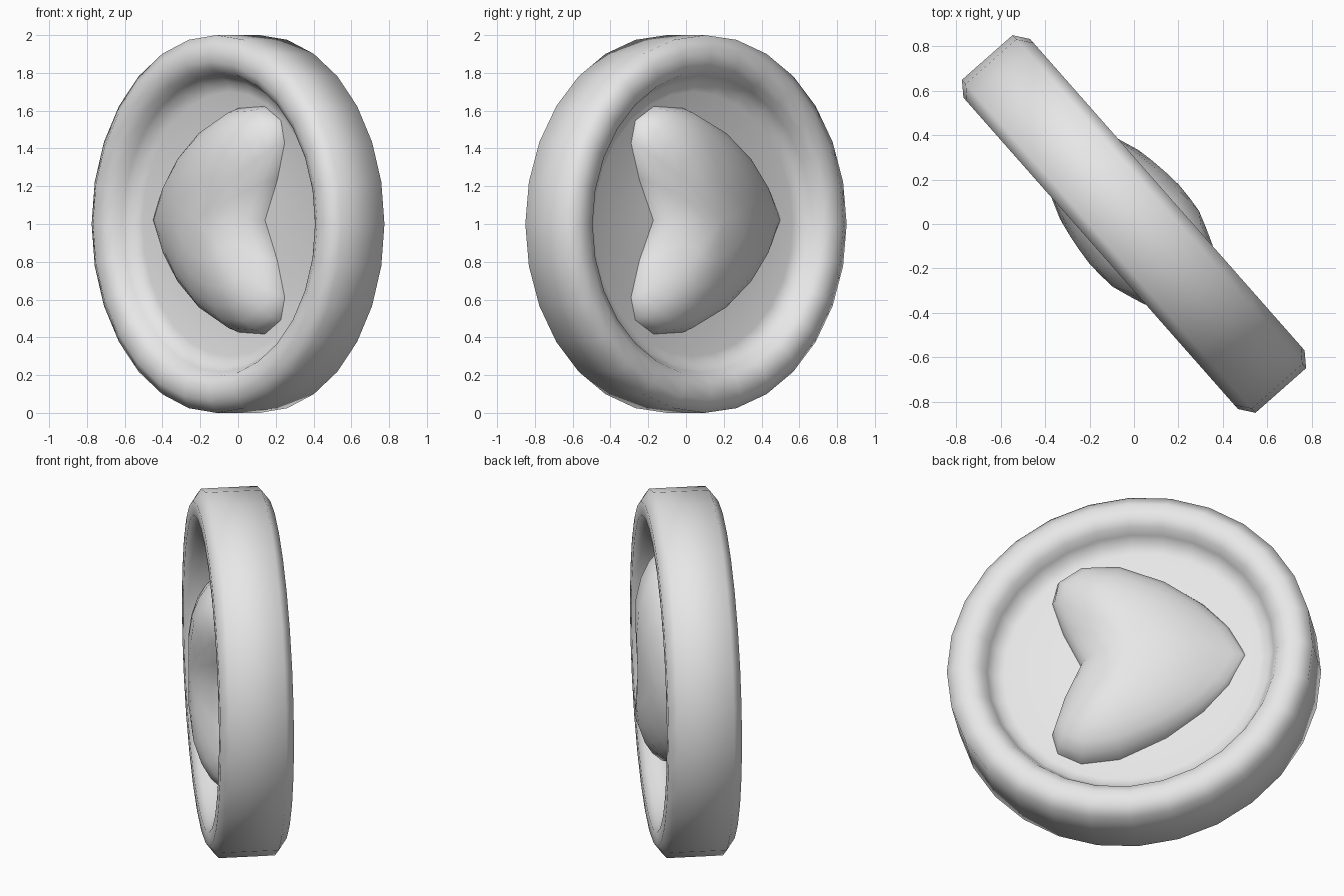
import bpy, bmesh, math
from mathutils import Vector
from mathutils.geometry import intersect_point_line

cube = bpy.data.objects.get("Cube")
if cube:
    bpy.data.objects.remove(cube, do_unlink=True)

TURN = math.radians(-48.6)   # the coin stands turned about the vertical
SEGMENTS = 28

grey = bpy.data.materials.new("plain grey")
grey.use_nodes = True
grey.diffuse_color = (0.8, 0.8, 0.8, 1)
grey.node_tree.nodes["Principled BSDF"].inputs["Base Color"].default_value = (0.8, 0.8, 0.8, 1)


def finish(name, bm, angle):
    """Turn a bmesh into a smooth, placed object."""
    bmesh.ops.recalc_face_normals(bm, faces=bm.faces)
    mesh = bpy.data.meshes.new(name)
    bm.to_mesh(mesh)
    bm.free()
    mesh.materials.append(grey)
    obj = bpy.data.objects.new(name, mesh)
    bpy.context.collection.objects.link(obj)
    obj.location = (0, 0, 1)
    obj.rotation_euler = (0, 0, TURN)
    bpy.ops.object.select_all(action='DESELECT')
    obj.select_set(True)
    bpy.context.view_layer.objects.active = obj
    bpy.ops.object.shade_smooth_by_angle(angle=math.radians(angle))
    return obj


# Coin: half profile (radius, depth) mirrored front to back and lathed
half = [(0, 0.055), (0.35, 0.055), (0.70, 0.057), (0.755, 0.075), (0.785, 0.12),
        (0.81, 0.17), (0.86, 0.2), (0.935, 0.2), (1.0, 0.152)]
profile = half + [(r, -w) for r, w in reversed(half)]
bm = bmesh.new()
verts = [bm.verts.new((r, w, 0)) for r, w in profile]
edges = [bm.edges.new(pair) for pair in zip(verts, verts[1:])]
bmesh.ops.spin(bm, geom=verts + edges, axis=(0, 1, 0), cent=(0, 0, 0),
               angle=math.tau, steps=SEGMENTS, use_merge=True)
bmesh.ops.remove_doubles(bm, verts=bm.verts, dist=1e-4)
finish("coin", bm, 60)

# Heart: upper half of the outline from tip to notch, mirrored below
upper = [(-0.625, 0), (-0.53, 0.18), (-0.39, 0.335), (-0.19, 0.48), (0.07, 0.595),
         (0.28, 0.605), (0.41, 0.53), (0.44, 0.41), (0.38, 0.215), (0.28, 0)]
outline = [Vector((x, z, 0)) for x, z in upper]
outline += [Vector((x, -z, 0)) for x, z in reversed(upper[1:-1])]
centre = Vector((-0.03, 0, 0))
BASE, RISE = 0.05, 0.22


def edge_distance(p):
    best = 9.0
    for a, b in zip(outline, outline[1:] + outline[:1]):
        q, t = intersect_point_line(p, a, b)
        best = min(best, (p - a.lerp(b, min(1, max(0, t)))).length)
    return best


def heart_depth(p):
    """Puffed height: steep at the edge, a cleft at the notch, low at the tip."""
    d = min(1, edge_distance(p) / 0.34)
    return BASE + RISE * math.sqrt(1 - (1 - d) ** 2) * (1 - 1.8 * (p.x - 0.06) ** 2)


def build_heart(name, side):
    bm = bmesh.new()
    rings = []
    for t in (1, 0.96, 0.88, 0.76, 0.58, 0.35):
        points = [centre.lerp(p, t) for p in outline]
        rings.append([bm.verts.new((p.x, side * heart_depth(p), p.y + 0.02)) for p in points])
    n = len(outline)
    for a, b in zip(rings, rings[1:]):
        for i in range(n):
            j = (i + 1) % n
            bm.faces.new((a[i], a[j], b[j], b[i]))
    top = bm.verts.new((centre.x, side * heart_depth(centre), 0.02))
    for i in range(n):
        bm.faces.new((rings[-1][i], rings[-1][(i + 1) % n], top))
    # closed underside sunk into the coin
    sunk = [bm.verts.new((v.co.x, side * 0.02, v.co.z)) for v in rings[0]]
    for i in range(n):
        j = (i + 1) % n
        bm.faces.new((rings[0][j], rings[0][i], sunk[i], sunk[j]))
    bm.faces.new(sunk)
    finish(name, bm, 60)


build_heart("front_heart", -1)
build_heart("back_heart", 1)
